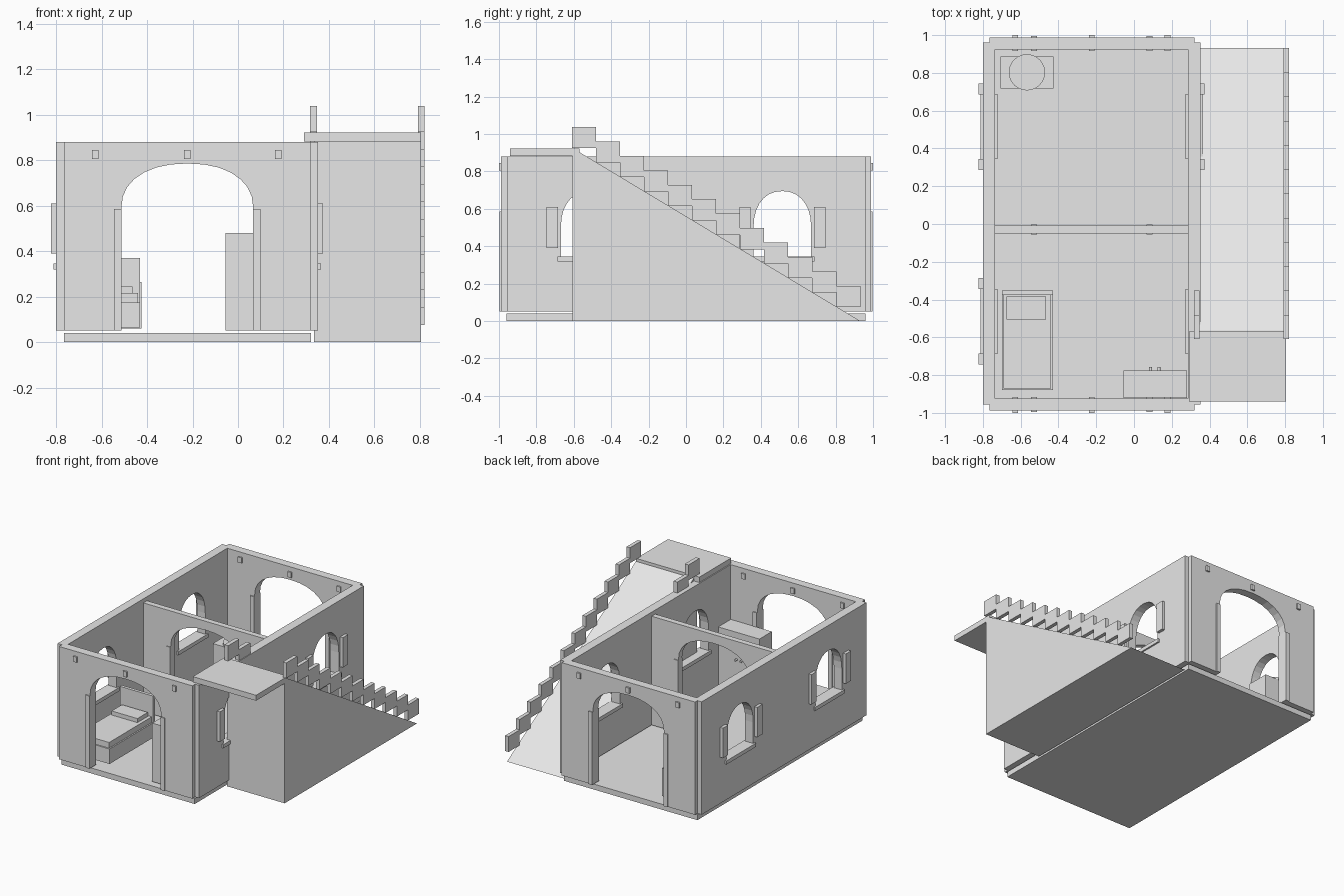
import bpy, bmesh, math
from mathutils import Vector

if "Cube" in bpy.data.objects:
    bpy.data.objects.remove(bpy.data.objects["Cube"], do_unlink=True)

stone = bpy.data.materials.new("plain_grey")
stone.use_nodes = True
GREY = (0.8, 0.8, 0.8, 1)
stone.diffuse_color = GREY
stone.node_tree.nodes["Principled BSDF"].inputs["Base Color"].default_value = GREY


def finish(name, bm):
    bmesh.ops.recalc_face_normals(bm, faces=bm.faces)
    mesh = bpy.data.meshes.new(name)
    bm.to_mesh(mesh)
    bm.free()
    mesh.materials.append(stone)
    obj = bpy.data.objects.new(name, mesh)
    bpy.context.collection.objects.link(obj)
    return obj


def box(name, x, y, z):
    """Box from (min, max) ranges."""
    bm = bmesh.new()
    bmesh.ops.create_cube(bm, size=1)
    for v in bm.verts:
        v.co = Vector([(r[0] + r[1]) / 2 + c * (r[1] - r[0]) for r, c in zip((x, y, z), v.co)])
    return finish(name, bm)


def prism(name, outline, axis, lo, hi):
    """Extrude an outline of (horizontal, z) points along x or y."""
    def place(h, z, d):
        return (d, h, z) if axis == "x" else (h, d, z)
    bm = bmesh.new()
    face = bm.faces.new([bm.verts.new(place(h, z, lo)) for h, z in outline])
    moved = bmesh.ops.extrude_face_region(bm, geom=[face])["geom"]
    shift = Vector(place(0, 0, hi - lo))
    bmesh.ops.translate(bm, vec=shift, verts=[v for v in moved if isinstance(v, bmesh.types.BMVert)])
    return finish(name, bm)


def cylinder(name, center, radius, depth, along_y=False):
    bm = bmesh.new()
    bmesh.ops.create_cone(bm, cap_ends=True, segments=24, radius1=radius, radius2=radius, depth=depth)
    obj = finish(name, bm)
    if along_y:
        obj.rotation_euler.x = math.pi / 2
    obj.location = center
    return obj


def arch(center, half, spring, rise, power, steps=14):
    """Rounded arch line from left to right."""
    pts = []
    for i in range(steps + 1):
        a = math.pi * (1 - i / steps)
        c, s = math.cos(a), max(math.sin(a), 0)
        pts.append((center + half * math.copysign(abs(c) ** power, c), spring + rise * s ** power))
    return pts


# Ground plate
MID, BASE, TOP = -0.223, 0.05, 0.88
box("floor_plate", (-0.765, 0.32), (-0.96, 0.96), (0, 0.04))


# Cross walls with a wide archway and door posts
def arch_wall(name, x, y, top, lip):
    opening = [(MID - 0.29, BASE)] + arch(MID, 0.29, 0.59, 0.195, 0.9) + [(MID + 0.29, BASE)]
    prism(name, [(x[0], BASE)] + opening + [(x[1], BASE), (x[1], top), (x[0], top)], "y", *y)
    for side in (-1, 1):
        px = sorted((MID + side * 0.29, MID + side * 0.322))
        box(name + "_post", px, (y[0] - lip, y[1] + lip), (BASE, 0.585))


arch_wall("front_wall", (-0.765, 0.32), (-0.988, -0.925), TOP, 0.008)
arch_wall("back_wall", (-0.765, 0.32), (0.925, 0.988), TOP, 0.008)
arch_wall("partition_wall", (-0.735, 0.285), (-0.05, -0.008), 0.85, 0.006)

# Small beam ends above the archways
for y in ((-1.0, -0.915), (0.915, 1.0)):
    for x in (MID - 0.405, MID, MID + 0.4):
        box("beam_end", (x - 0.015, x + 0.015), y, (0.805, 0.845))

# Side walls with arched windows, sills and shutters
for name, x, out in (("right_wall", (-0.80, -0.735), -1), ("left_wall", (0.285, 0.352), 1)):
    wall = box(name, x, (-0.955, 0.96), (BASE, TOP))
    outer = x[0] if out < 0 else x[1]
    for y in (-0.515, 0.515):
        outline = [(y - 0.154, 0.335)] + arch(y, 0.154, 0.5, 0.195, 0.9) + [(y + 0.154, 0.335)]
        cutter = prism("window_cutter", outline, "x", x[0] - 0.1, x[1] + 0.1)
        cutter.hide_render = True
        mod = wall.modifiers.new("window", "BOOLEAN")
        mod.operation, mod.solver, mod.object = "DIFFERENCE", "EXACT", cutter
        bpy.context.view_layer.objects.active = wall
        bpy.ops.object.modifier_apply(modifier=mod.name)
        bpy.data.objects.remove(cutter, do_unlink=True)
        box("window_sill", (x[0] - 0.012, x[1] + 0.012), (y - 0.172, y + 0.172), (0.318, 0.345))
        for side in (-1, 1):
            sy = sorted((y + side * 0.17, y + side * 0.23))
            box("shutter", sorted((outer, outer + out * 0.022)), sy, (0.39, 0.61))

# Outside ramp and landing
prism("stair_ramp", [(-0.607, 0), (0.932, 0), (-0.565, 0.9), (-0.607, 0.9)], "x", 0.335, 0.805)
box("stair_landing", (0.29, 0.805), (-0.94, -0.57), (0.882, 0.922))

# Stepped parapets beside the ramp
STEP, DROP = 0.1285, 0.0773
for name, x, count in (("outer_parapet", (0.792, 0.82), 12), ("inner_parapet", (0.317, 0.347), 2)):
    for i in range(count):
        y, top = -0.61 + i * STEP, 1.038 - i * DROP
        box(name, x, (y, y + STEP), (top - 0.113, top))

# Bed
box("bed_frame", (-0.70, -0.43), (-0.88, -0.375), (0.063, 0.173))
box("mattress", (-0.69, -0.44), (-0.87, -0.375), (0.173, 0.215))
box("pillow", (-0.675, -0.465), (-0.505, -0.385), (0.215, 0.245))
box("headboard", (-0.70, -0.43), (-0.375, -0.352), (0.063, 0.37))

# Cupboard with two knobs
box("cupboard", (-0.055, 0.28), (-0.92, -0.775), (0.05, 0.48))
for x in (0.088, 0.132):
    cylinder("cupboard_knob", (x, -0.768, 0.28), 0.008, 0.02, True)

# Low table with a round tray
box("low_table", (-0.708, -0.425), (0.718, 0.888), (0.06, 0.265))
cylinder("round_tray", (-0.567, 0.803, 0.272), 0.096, 0.018)
